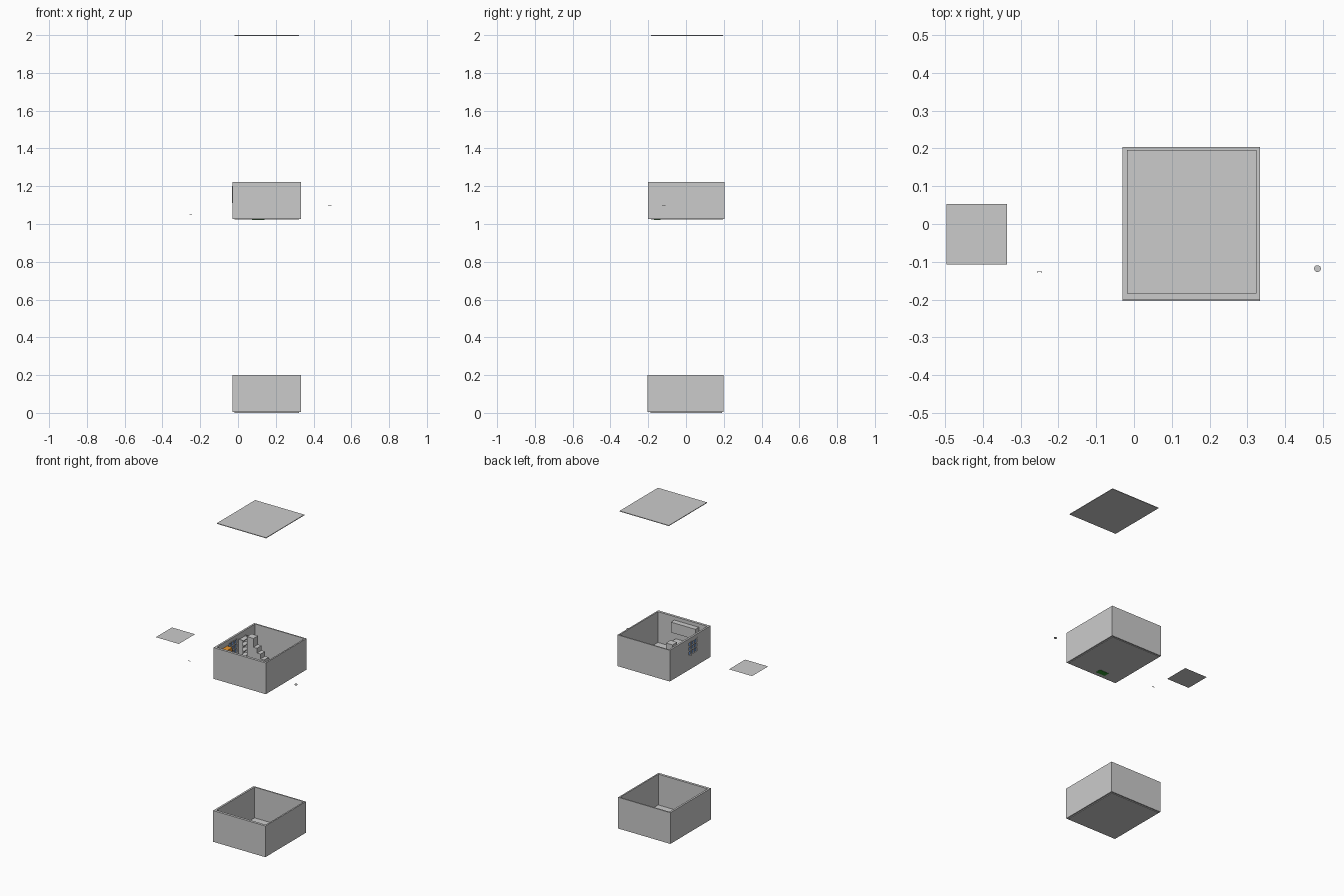
import bpy, bmesh, math

if "Cube" in bpy.data.objects:
    bpy.data.objects.remove(bpy.data.objects["Cube"])


def colour(name, rgb):
    m = bpy.data.materials.new(name)
    m.diffuse_color = (*rgb, 1)
    m.use_nodes = True
    m.node_tree.nodes["Principled BSDF"].inputs["Base Color"].default_value = m.diffuse_color
    return m


WOOD = colour("wood", (0.8, 0.3, 0.03))
WHITE = colour("white", (0.9, 0.9, 0.9))
BLUE = colour("glass_blue", (0.2, 0.4, 0.85))
GREEN = colour("green", (0.03, 0.3, 0.03))


def finish(name, bm, mat=None):
    bmesh.ops.recalc_face_normals(bm, faces=bm.faces)
    me = bpy.data.meshes.new(name)
    bm.to_mesh(me)
    bm.free()
    ob = bpy.data.objects.new(name, me)
    bpy.context.collection.objects.link(ob)
    if mat:
        me.materials.append(mat)
    return ob


def box(name, x, y, z, mat=None):
    bm = bmesh.new()
    bmesh.ops.create_cube(bm, size=1)
    for v in bm.verts:
        for i, (lo, hi) in enumerate((x, y, z)):
            v.co[i] = lo if v.co[i] < 0 else hi
    return finish(name, bm, mat)


def walls(name, outer, inner, z0, z1):
    # hollow rectangular ring of walls
    def ring(r, z):
        a, b, c, d = r
        return [bm.verts.new(p) for p in ((a, c, z), (b, c, z), (b, d, z), (a, d, z))]
    bm = bmesh.new()
    loops = [ring(outer, z0), ring(outer, z1), ring(inner, z1), ring(inner, z0)]
    for k in range(4):
        p, q = loops[k], loops[(k + 1) % 4]
        for i in range(4):
            j = (i + 1) % 4
            bm.faces.new((p[i], p[j], q[j], q[i]))
    return finish(name, bm)


# Two storeys: wall ring plus inset floor slab
X0, X1 = -0.03, 0.333
IX0, IX1 = -0.018, 0.324
walls("lower_walls", (X0, X1, -0.204, 0.198), (IX0, IX1, -0.188, 0.190), 0.004, 0.2)
box("lower_floor", (IX0, IX1), (-0.188, 0.190), (0, 0.007))
upper = walls("upper_walls", (X0, X1, -0.2, 0.204), (IX0, IX1, -0.184, 0.196), 1.026, 1.222)
box("upper_floor", (IX0, IX1), (-0.184, 0.196), (1.023, 1.029))

# Roof panel floating on top
box("roof_panel", (IX0, IX1), (-0.184, 0.196), (1.996, 2.0))

# Window opening in the left wall
WY0, WY1, WZ0, WZ1 = -0.07, 0.02, 1.11, 1.2
cut = box("window_cutter", (-0.05, 0), (WY0, WY1), (WZ0, WZ1))
cut.hide_render = True
cut.hide_viewport = True
mod = upper.modifiers.new("window_hole", 'BOOLEAN')
mod.object = cut
mod.solver = 'EXACT'
box("window_glass", (-0.025, -0.022), (WY0, WY1), (WZ0, WZ1), BLUE)
for i in range(4):
    y = WY0 + (WY1 - WY0 - 0.006) * i / 3
    z = WZ0 + (WZ1 - WZ0 - 0.006) * i / 3
    box("window_upright", (-0.031, -0.016), (y, y + 0.006), (WZ0, WZ1), WHITE)
    box("window_bar", (-0.0305, -0.0165), (WY0, WY1), (z, z + 0.006), WHITE)

# Furniture along the left and front walls
F = 1.029
box("wood_cupboard", (IX0, 0.018), (-0.16, -0.08), (1.12, 1.19), WOOD)
box("wall_cabinet", (0.04, 0.21), (-0.184, -0.15), (1.135, 1.2))
box("counter", (0.0, 0.2), (-0.184, -0.12), (F, 1.085))
box("tall_cupboard", (0.02, 0.065), (0.06, 0.105), (F, 1.205))

# Open shelf unit beside the window
for k in range(5):
    z = F + 0.015 + 0.034 * k
    box("shelf", (IX0, 0.012), (0.03, 0.1), (z, z + 0.005))
for y in (0.03, 0.096):
    box("shelf_side", (IX0, 0.012), (y, y + 0.004), (F, 1.19))

# Steps leading away from the tall cupboard
for k in range(4):
    x = 0.065 + 0.025 * k
    box("step", (x, x + 0.025), (0.06, 0.105), (F, 1.15 - 0.03 * k))

# Green base patch showing under the floor
box("green_base", (0.075, 0.14), (-0.17, -0.135), (1.0215, 1.024), GREEN)

# Loose flat panel at the left
bm = bmesh.new()
bmesh.ops.create_grid(bm, x_segments=1, y_segments=1, size=0.08)
bmesh.ops.translate(bm, verts=bm.verts, vec=(-0.416, -0.027, 1.127))
finish("loose_panel", bm)

# Tiny loose handle
box("handle_bar", (-0.257, -0.243), (-0.127, -0.125), (1.05, 1.052))
for x in (-0.257, -0.245):
    box("handle_leg", (x, x + 0.002), (-0.130, -0.127), (1.05, 1.052))

# Loose round disc at the right
bm = bmesh.new()
bmesh.ops.create_cone(bm, cap_ends=True, segments=24, radius1=0.009, radius2=0.009, depth=0.003)
bmesh.ops.translate(bm, verts=bm.verts, vec=(0.485, -0.118, 1.096))
finish("loose_disc", bm)
